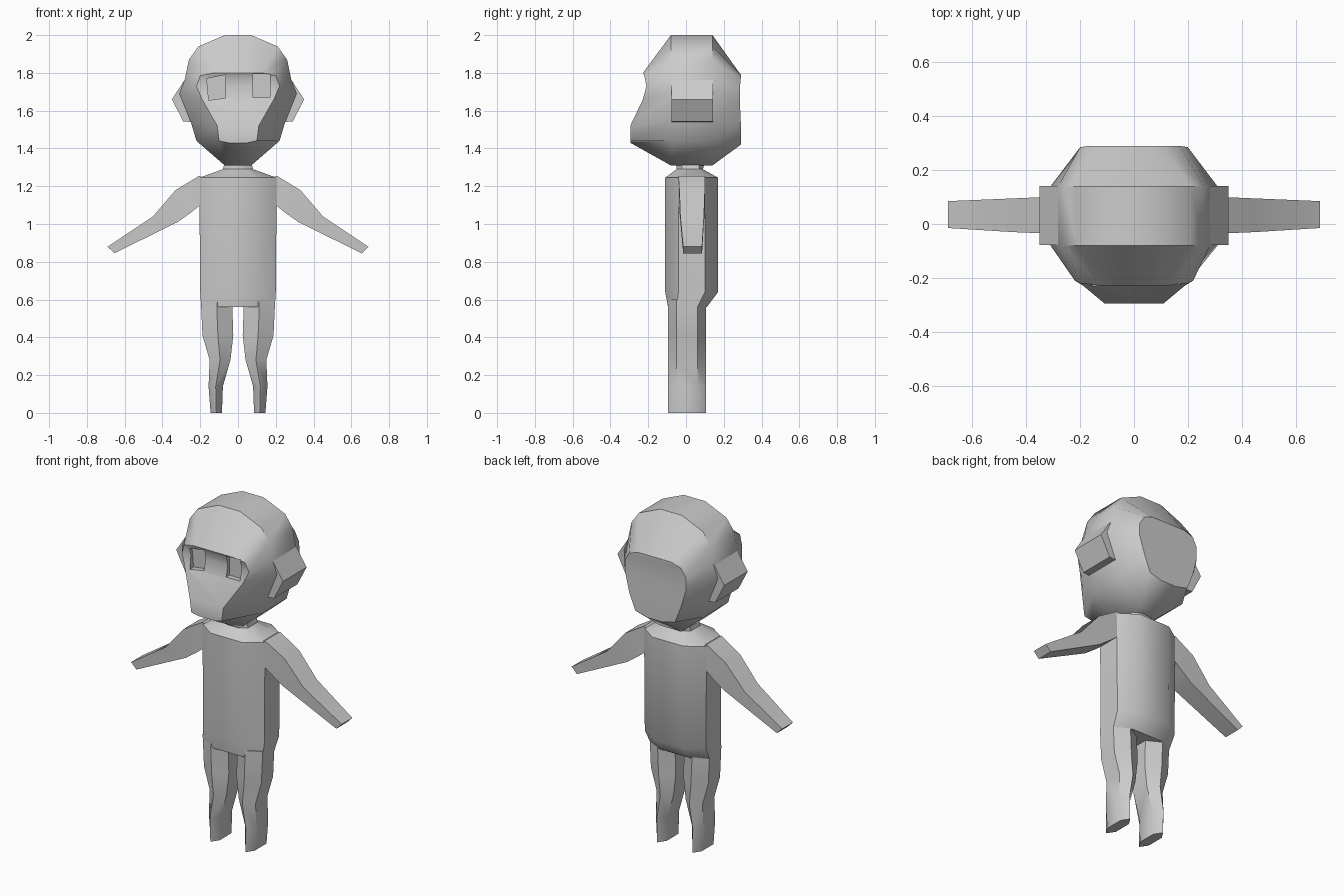
import bpy, bmesh

if "Cube" in bpy.data.objects:
    bpy.data.objects.remove(bpy.data.objects["Cube"])


def loft(name, rings, angle=0.7, mirror=False):
    """Skin a list of equal-length rings and close both ends."""
    bm = bmesh.new()
    for s in ((1, -1) if mirror else (1,)):
        vs = [[bm.verts.new((s * x, y, z)) for x, y, z in r] for r in rings]
        n = len(vs[0])
        for a, b in zip(vs, vs[1:]):
            for i in range(n):
                j = (i + 1) % n
                bm.faces.new((a[i], a[j], b[j], b[i]))
        for r in (vs[0], vs[-1]):
            for i in range(n // 2 - 1):
                bm.faces.new((r[i], r[i + 1], r[n - 2 - i], r[n - 1 - i]))
    bmesh.ops.recalc_face_normals(bm, faces=bm.faces)
    me = bpy.data.meshes.new(name)
    bm.to_mesh(me)
    bm.free()
    ob = bpy.data.objects.new(name, me)
    bpy.context.collection.objects.link(ob)
    smooth(ob, angle)
    return ob


def smooth(ob, angle):
    bpy.ops.object.select_all(action='DESELECT')
    bpy.context.view_layer.objects.active = ob
    ob.select_set(True)
    bpy.ops.object.shade_smooth_by_angle(angle=angle)


def both(half):
    """Right half of a ring plus its mirrored left half."""
    return half + [(-x, y, z) for x, y, z in reversed(half)]


# Head: flat middle band, tapering to a face with muzzle and to the back
band = [(.07, 2.0), (.21, 1.94), (.26, 1.87), (.282, 1.765),
        (.31, 1.69), (.25, 1.54), (.22, 1.44), (.07, 1.31)]
face = [(.05, -.228, 1.80), (.13, -.228, 1.80), (.20, -.22, 1.785), (.22, -.21, 1.73),
        (.19, -.228, 1.66), (.11, -.295, 1.52), (.10, -.295, 1.44), (.05, -.295, 1.43)]
back = [(.05, .29, 1.79), (.11, .29, 1.79), (.17, .29, 1.77), (.20, .285, 1.72),
        (.20, .285, 1.65), (.17, .29, 1.54), (.13, .29, 1.44), (.05, .29, 1.42)]
head = loft("head", [both(back),
                     both([(x, .14, z) for x, z in band]),
                     both([(x, -.08, z) for x, z in band]),
                     both(face)])

# Recessed eye openings
eyes = [[(-.165, 1.77), (-.065, 1.79), (-.065, 1.668), (-.155, 1.655)],
        [(.08, 1.795), (.17, 1.795), (.17, 1.67), (.08, 1.67)]]
for e in eyes:
    cutter = loft("eye_cutter", [[(x, y, z) for x, z in e] for y in (-.35, -.195)])
    mod = head.modifiers.new("eye", 'BOOLEAN')
    mod.operation = 'DIFFERENCE'
    mod.object = cutter
    bpy.ops.object.select_all(action='DESELECT')
    bpy.context.view_layer.objects.active = head
    head.select_set(True)
    bpy.ops.object.modifier_apply(modifier=mod.name)
    bpy.data.objects.remove(cutter)
smooth(head, .7)

# Ears: wedges on the sides of the band
ear = [(.28, 1.767), (.35, 1.66), (.29, 1.543), (.245, 1.54)]
loft("ears", [[(x, y, z) for x, z in ear] for y in (-.078, .142)], .3, True)

# Torso with shoulders and neck: half width, front, side front, side back, back, z
torso = [(.195, -.095, -.05, .06, .11, .56), (.20, -.11, -.04, .10, .17, .64),
         (.205, -.11, -.04, .10, .17, 1.245), (.08, -.05, -.02, .07, .09, 1.29),
         (.07, -.05, -.02, .07, .10, 1.33)]
loft("torso", [both([(w * .5, f, z), (w, a, z), (w, b, z), (w * .5, k, z)])
               for w, f, a, b, k, z in torso])

# Legs: hexagonal sections, inner x, outer x, z
legs = [(.02, .197, .60), (.03, .195, .56), (.025, .188, .41),
        (.04, .15, .28), (.08, .156, .14), (.085, .145, 0)]
loft("legs", [[((i + o) / 2, -.095, z), (o, -.05, z), (o, .06, z),
               ((i + o) / 2, .105, z), (i, .06, z), (i, -.05, z)]
              for i, o, z in legs], .7, True)

# Arms: four-sided sections, top x z, bottom x z, front y, back y
arms = [(.18, 1.245, .18, 1.11, -.04, .10), (.205, 1.255, .20, 1.10, -.04, .10),
        (.33, 1.18, .25, 1.06, -.035, .10), (.45, 1.04, .32, 1.01, -.03, .095),
        (.69, .88, .655, .845, -.015, .085)]
loft("arms", [[(tx, f, tz), (tx, k, tz), (bx, k, bz), (bx, f, bz)]
              for tx, tz, bx, bz, f, k in arms], .5, True)
